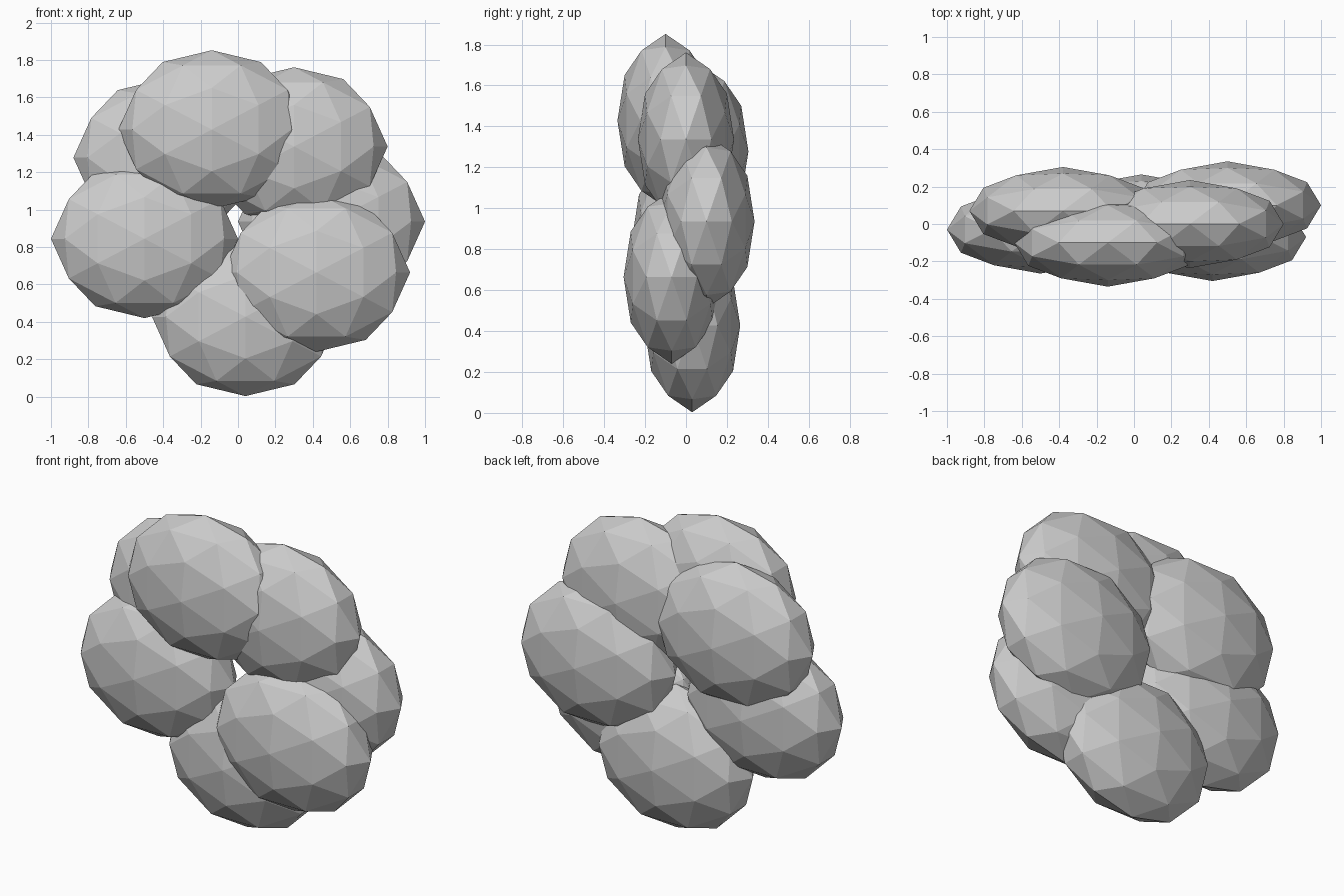
import bpy, bmesh
from math import radians
from mathutils import Matrix

if "Cube" in bpy.data.objects:
    bpy.data.objects.remove(bpy.data.objects["Cube"])

RADII = (0.5, 0.235, 0.424)  # flattened pebble half sizes

# pebble centres, arranged as a loose upright cluster
PEBBLES = {
    "top_front_pebble": (-0.14, -0.10, 1.428),
    "upper_right_pebble": (0.30, 0.0, 1.337),
    "upper_left_back_pebble": (-0.38, 0.07, 1.278),
    "left_pebble": (-0.50, -0.03, 0.844),
    "right_back_pebble": (0.50, 0.10, 0.936),
    "lower_right_front_pebble": (0.42, -0.07, 0.664),
    "bottom_pebble": (0.04, 0.03, 0.427),
}


def pebble(name, centre):
    bm = bmesh.new()
    # tilt the icosphere so a vertex lies on each axis, then flatten it
    shape = Matrix.Diagonal((*RADII, 1)) @ Matrix.Rotation(radians(-31.717), 4, 'Y')
    bmesh.ops.create_icosphere(bm, subdivisions=2, radius=1, matrix=shape)
    mesh = bpy.data.meshes.new(name)
    bm.to_mesh(mesh)
    bm.free()
    obj = bpy.data.objects.new(name, mesh)
    obj.location = centre
    bpy.context.collection.objects.link(obj)


for name, centre in PEBBLES.items():
    pebble(name, centre)
